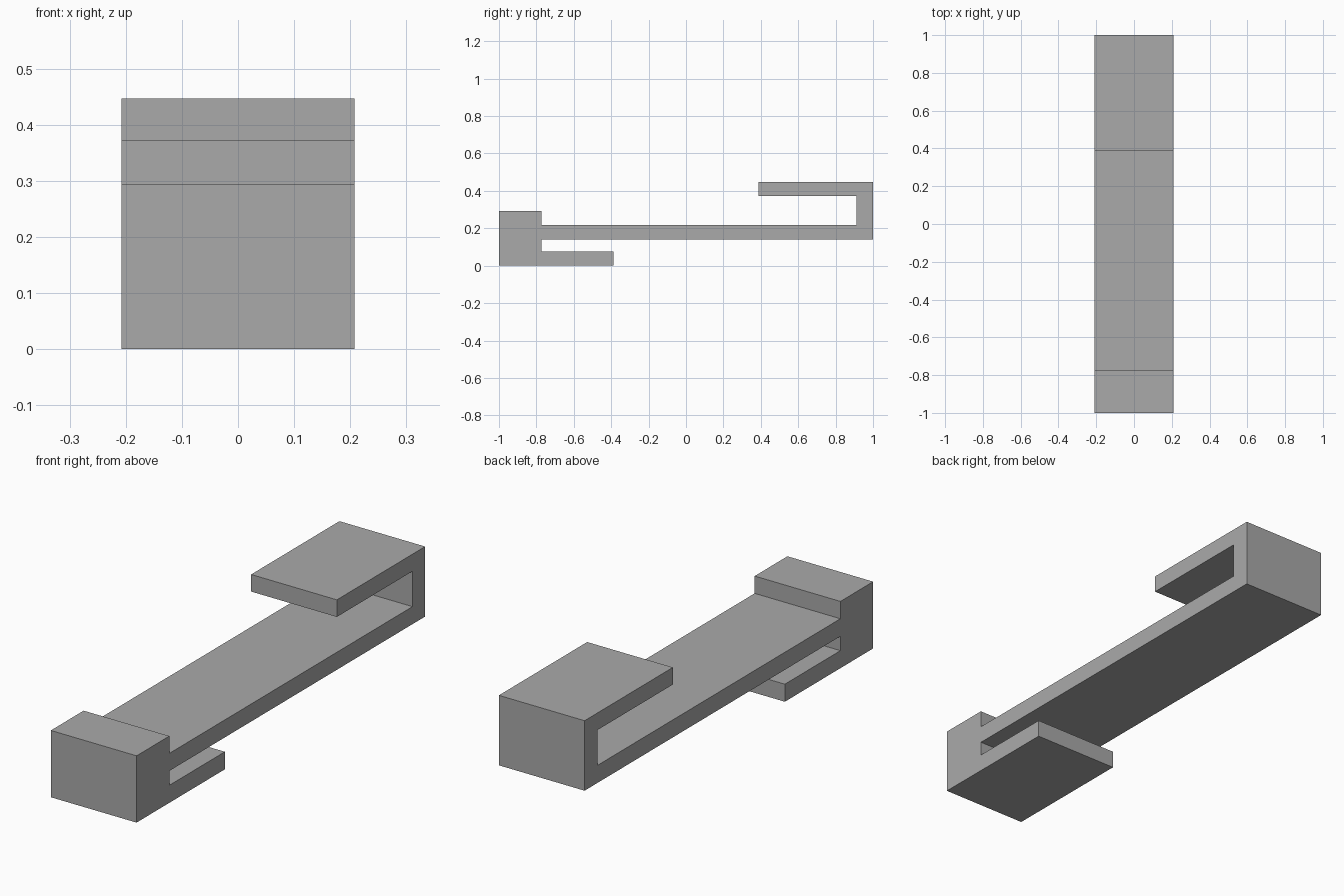
import bpy
import bmesh

cube = bpy.data.objects.get("Cube")
if cube:
    bpy.data.objects.remove(cube, do_unlink=True)

HALF_WIDTH = 0.208

# Plain grey material
grey = bpy.data.materials.new("plain_grey")
grey.use_nodes = True
colour = (0.4, 0.4, 0.4, 1)
grey.diffuse_color = colour
grey.node_tree.nodes["Principled BSDF"].inputs["Base Color"].default_value = colour

# Side outline (y, z): front block with lower lip, long bar, rear upper hook
outline = [
    (-1, 0), (-0.388, 0), (-0.388, 0.077), (-0.773, 0.077),
    (-0.773, 0.14), (1, 0.14), (1, 0.447), (0.388, 0.447),
    (0.388, 0.372), (0.912, 0.372), (0.912, 0.217),
    (-0.773, 0.217), (-0.773, 0.293), (-1, 0.293),
]

# Extrude the outline across the width
bm = bmesh.new()
side = bm.faces.new([bm.verts.new((-HALF_WIDTH, y, z)) for y, z in outline])
result = bmesh.ops.extrude_face_region(bm, geom=[side], use_keep_orig=True)
moved = [v for v in result["geom"] if isinstance(v, bmesh.types.BMVert)]
bmesh.ops.translate(bm, verts=moved, vec=(2 * HALF_WIDTH, 0, 0))
bmesh.ops.recalc_face_normals(bm, faces=bm.faces[:])

mesh = bpy.data.meshes.new("hooked_bracket")
bm.to_mesh(mesh)
bm.free()
mesh.materials.append(grey)
bracket = bpy.data.objects.new("hooked_bracket", mesh)
bpy.context.collection.objects.link(bracket)
